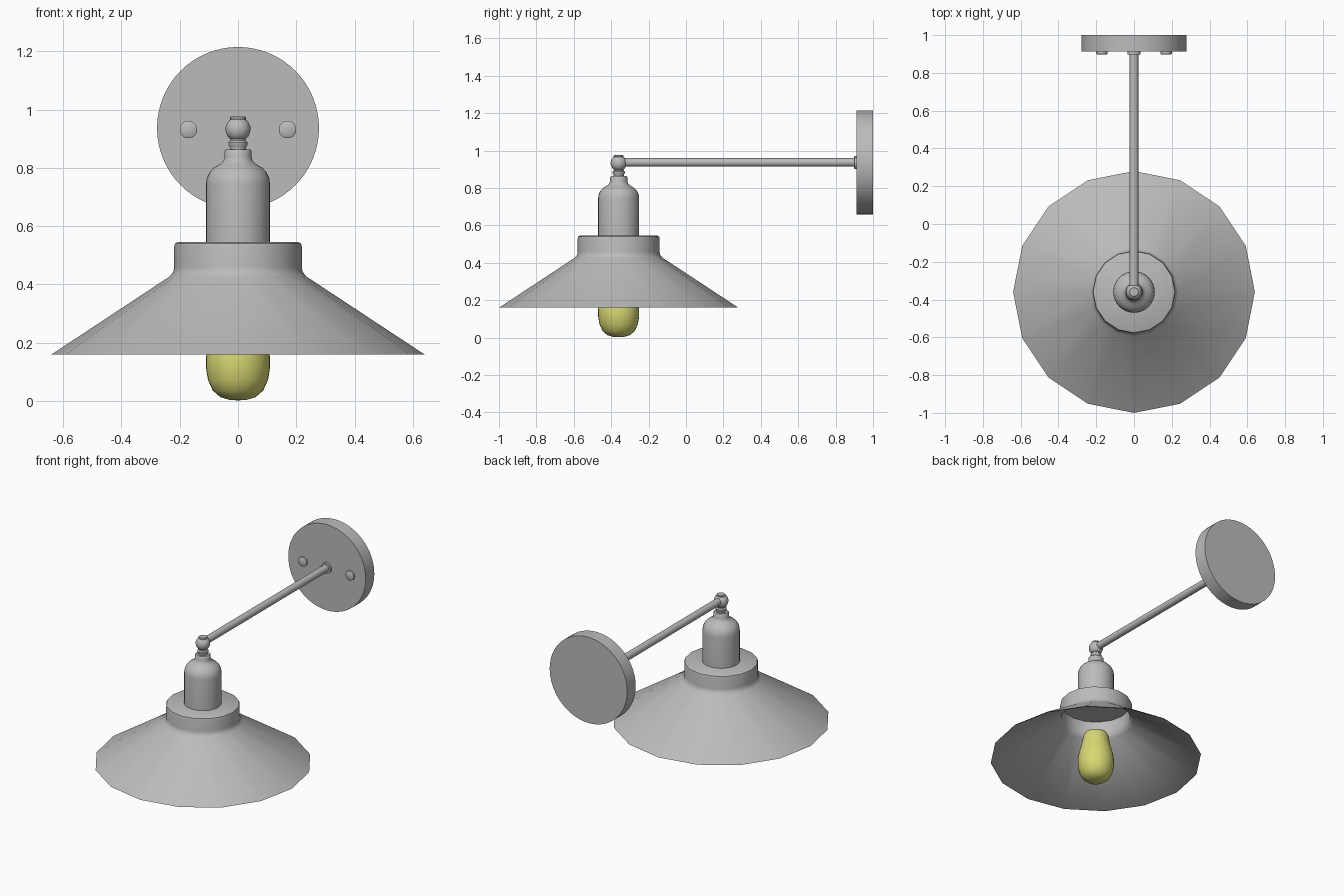
import bpy, bmesh, math
from mathutils import Matrix, Vector

cube = bpy.data.objects.get("Cube")
if cube:
    bpy.data.objects.remove(cube, do_unlink=True)

LAMP_Y = -0.36    # axis of the shade
ARM_Z = 0.937     # height of the arm and wall plate


def material(name, color):
    m = bpy.data.materials.new(name)
    m.use_nodes = True
    m.diffuse_color = color
    m.node_tree.nodes["Principled BSDF"].inputs["Base Color"].default_value = color
    return m


metal = material("grey metal", (0.5, 0.5, 0.5, 1))
glass = material("yellow glass", (0.68, 0.68, 0.17, 1))


def lathe(name, profile, sides, origin, mat=metal, along_y=False, angle=40):
    """Spin a (radius, height) profile about z, or about y for wall parts."""
    bm = bmesh.new()
    verts = [bm.verts.new((r, 0, h)) for r, h in profile]
    edges = [bm.edges.new(pair) for pair in zip(verts, verts[1:])]
    bmesh.ops.spin(bm, geom=verts + edges, cent=(0, 0, 0), axis=(0, 0, 1),
                   angle=math.tau, steps=sides, use_duplicate=False)
    bmesh.ops.remove_doubles(bm, verts=bm.verts, dist=0.0001)
    bmesh.ops.recalc_face_normals(bm, faces=bm.faces)
    if along_y:
        bm.transform(Matrix.Rotation(-math.pi / 2, 4, 'X'))
    bm.transform(Matrix.Translation(Vector(origin)))
    mesh = bpy.data.meshes.new(name)
    bm.to_mesh(mesh)
    bm.free()
    mesh.materials.append(mat)
    ob = bpy.data.objects.new(name, mesh)
    bpy.context.collection.objects.link(ob)
    bpy.ops.object.select_all(action='DESELECT')
    ob.select_set(True)
    bpy.context.view_layer.objects.active = ob
    bpy.ops.object.shade_smooth_by_angle(angle=math.radians(angle))
    return ob


def rod(name, radius, start, end, x=0, z=ARM_Z, sides=32):
    """Closed cylinder running along y."""
    return lathe(name, [(0, 0), (radius, 0), (radius, end - start), (0, end - start)],
                 sides, (x, start, z), along_y=True)


axis = (0, LAMP_Y, 0)

# Flared shade with its collar: outer skin, then thin inner skin
lathe("shade", [(0, .545), (.208, .545), (.216, .541), (.219, .53), (.219, .46),
                (.222, .443), (.235, .427), (.64, .16),
                (.632, .16), (.229, .42), (.212, .442), (.209, .46), (.209, .535),
                (0, .535)], 16, axis)

# Lamp holder with domed shoulder and stepped neck
lathe("socket", [(0, .54), (.11, .54), (.11, .745), (.107, .765), (.098, .785),
                 (.083, .801), (.062, .813), (.051, .823), (.046, .838), (.046, .858),
                 (.041, .864), (.028, .864), (.028, .872), (.033, .878), (.033, .888),
                 (.026, .894), (.026, .91), (0, .91)], 32, axis)

# Ball joint between neck and arm
ball = [(.043 * math.sin(a), .933 - .043 * math.cos(a))
        for a in (math.pi * i / 16 for i in range(17))]
lathe("ball_joint", ball, 32, axis)
lathe("joint_cap", [(0, .95), (.027, .95), (.027, .972), (.023, .976), (0, .976)],
      16, axis)

# Bulb
lathe("bulb", [(0, .002), (.03, .004), (.06, .013), (.086, .035), (.103, .072),
               (.11, .115), (.11, .15), (.104, .19), (.092, .235), (.082, .28),
               (.078, .31), (.068, .33), (.04, .34), (0, .342)], 32, axis, glass, angle=60)

# Arm and wall mount
rod("arm", .023, LAMP_Y, .91)
rod("arm_flange", .034, .898, .915)
rod("wall_plate", .278, .912, 1.0, sides=64)
for side, x in (("left", .17), ("right", -.17)):
    lathe(side + "_screw", [(0, 0), (.024, 0), (.03, .004), (.03, .018), (0, .018)],
          24, (x, .897, ARM_Z - .005), along_y=True)
